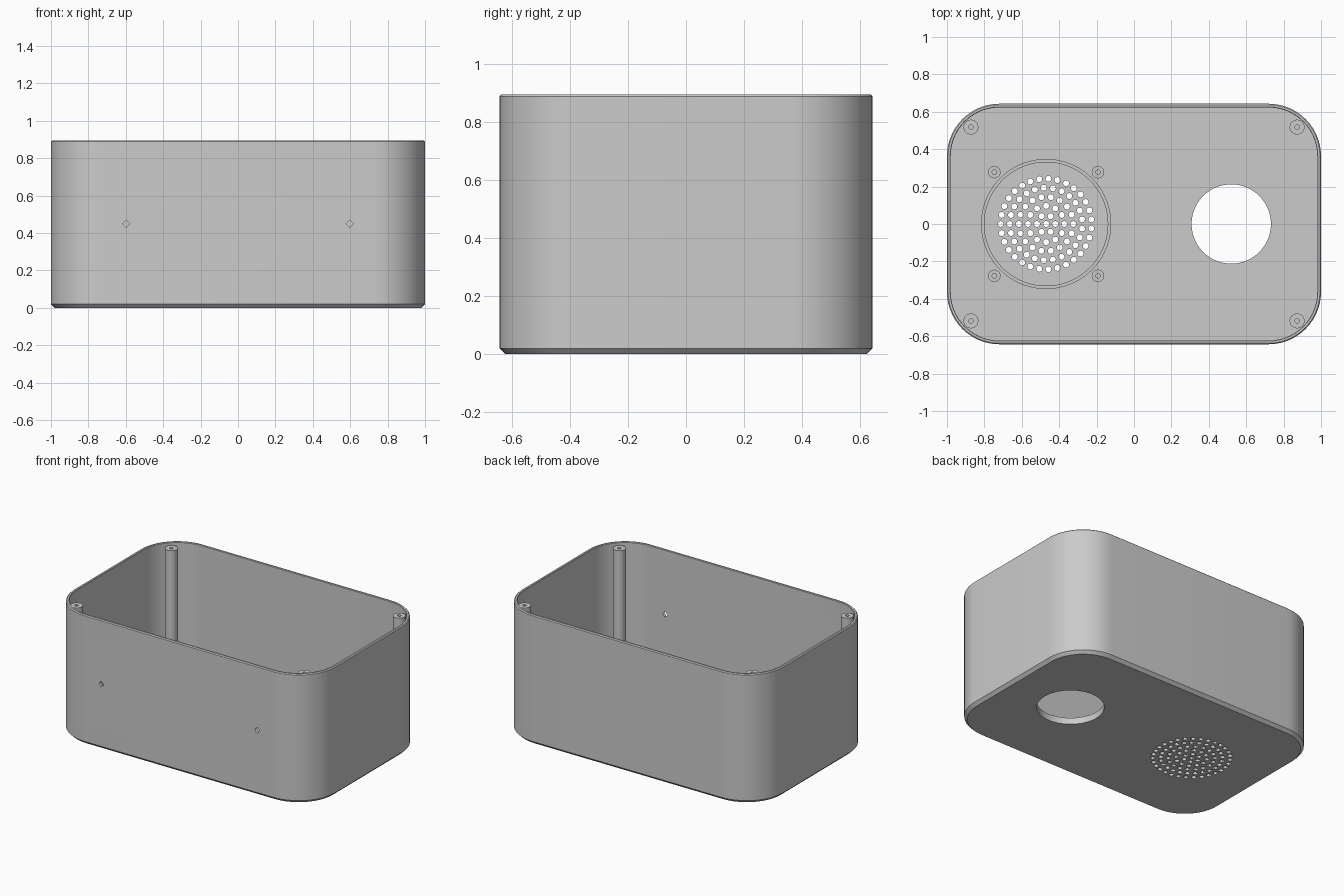
import bpy, bmesh
from math import pi, cos, sin, radians
from mathutils import Matrix

cube = bpy.data.objects.get("Cube")
if cube:
    bpy.data.objects.remove(cube, do_unlink=True)

HX, HY, HZ = 1.0, 0.643, 0.895      # half length, half depth, height
CORNER, WALL, FLOOR = 0.28, 0.02, 0.045
SPEAKER_X, HOLE_X = -0.47, 0.52

grey = bpy.data.materials.new("plain_grey")
grey.use_nodes = True
grey.diffuse_color = (0.6, 0.6, 0.6, 1)
grey.node_tree.nodes["Principled BSDF"].inputs["Base Color"].default_value = (0.6, 0.6, 0.6, 1)


def make_object(name, bm):
    bmesh.ops.recalc_face_normals(bm, faces=bm.faces[:])
    mesh = bpy.data.meshes.new(name)
    bm.to_mesh(mesh)
    bm.free()
    obj = bpy.data.objects.new(name, mesh)
    bpy.context.collection.objects.link(obj)
    mesh.materials.append(grey)
    return obj


def activate(obj):
    bpy.ops.object.select_all(action='DESELECT')
    obj.select_set(True)
    bpy.context.view_layer.objects.active = obj


def smooth(obj):
    activate(obj)
    bpy.ops.object.shade_smooth_by_angle(angle=radians(30))


def bridge(bm, a, b):
    for i in range(len(a)):
        j = (i + 1) % len(a)
        bm.faces.new((a[i], a[j], b[j], b[i]))


def rounded_loop(bm, inset, z, steps=14):
    radius = CORNER - inset
    loop = []
    for k, (sx, sy) in enumerate(((1, 1), (-1, 1), (-1, -1), (1, -1))):
        for i in range(steps + 1):
            a = (k + i / steps) * pi / 2
            loop.append(bm.verts.new((sx * (HX - CORNER) + radius * cos(a),
                                      sy * (HY - CORNER) + radius * sin(a), z)))
    return loop


def tube(name, x, y, top, outer, inner, sides):
    """Upright ring or screw post, sunk slightly into the floor."""
    bm = bmesh.new()
    low = FLOOR - 0.01
    loops = [[bm.verts.new((x + r * cos(2 * pi * i / sides), y + r * sin(2 * pi * i / sides), z))
              for i in range(sides)]
             for r, z in ((outer, low), (outer, top), (inner, top), (inner, low))]
    for i in range(4):
        bridge(bm, loops[i], loops[(i + 1) % 4])
    smooth(make_object(name, bm))


def drill(bm, x, y, radius, sides):
    bmesh.ops.create_cone(bm, cap_ends=True, segments=sides, radius1=radius, radius2=radius,
                          depth=0.3, matrix=Matrix.Translation((x, y, FLOOR / 2)))


# Open tray with chamfered bottom edge and softened rim
bm = bmesh.new()
profile = [(WALL, 0), (0, WALL), (0, HZ - 0.006), (0.006, HZ),
           (WALL - 0.003, HZ), (WALL, HZ - 0.003), (WALL, FLOOR)]
loops = [rounded_loop(bm, inset, z) for inset, z in profile]
for a, b in zip(loops, loops[1:]):
    bridge(bm, a, b)
bm.faces.new(loops[0])
bm.faces.new(loops[-1])
case = make_object("case_shell", bm)

# Cutters: large round opening, speaker grille, two diamond wall holes
bm = bmesh.new()
drill(bm, HOLE_X, 0, 0.212, 64)
drill(bm, SPEAKER_X, 0, 0.016, 12)
for ring in range(1, 6):
    count = int(2 * pi * ring)
    for i in range(count):
        a = pi + 2 * pi * i / count
        drill(bm, SPEAKER_X + 0.0485 * ring * cos(a), 0.0485 * ring * sin(a), 0.016, 12)
for x in (-0.597, 0.597):
    bmesh.ops.create_cone(bm, cap_ends=True, segments=4, radius1=0.02, radius2=0.02, depth=0.2,
                          matrix=Matrix.Translation((x, -HY, 0.45)) @ Matrix.Rotation(pi / 2, 4, 'X'))
cutter = make_object("hole_cutter", bm)
cutter.hide_render = True

cut = case.modifiers.new("holes", 'BOOLEAN')
cut.operation = 'DIFFERENCE'
cut.solver = 'EXACT'
cut.object = cutter
activate(case)
bpy.ops.object.modifier_apply(modifier=cut.name)
bpy.data.objects.remove(cutter, do_unlink=True)
smooth(case)

# Speaker locating ring
tube("speaker_ring", SPEAKER_X, 0, FLOOR + 0.03, 0.348, 0.33, 72)

# Screw posts in the case corners and around the speaker
for sx, side in ((-1, "right"), (1, "left")):
    for sy, end in ((-1, "front"), (1, "back")):
        tube(f"corner_post_{end}_{side}", sx * 0.872, sy * 0.518, HZ - 0.02, 0.04, 0.012, 28)
        tube(f"speaker_post_{end}_{side}", SPEAKER_X + sx * 0.277, sy * 0.277,
             FLOOR + 0.06, 0.033, 0.012, 24)
